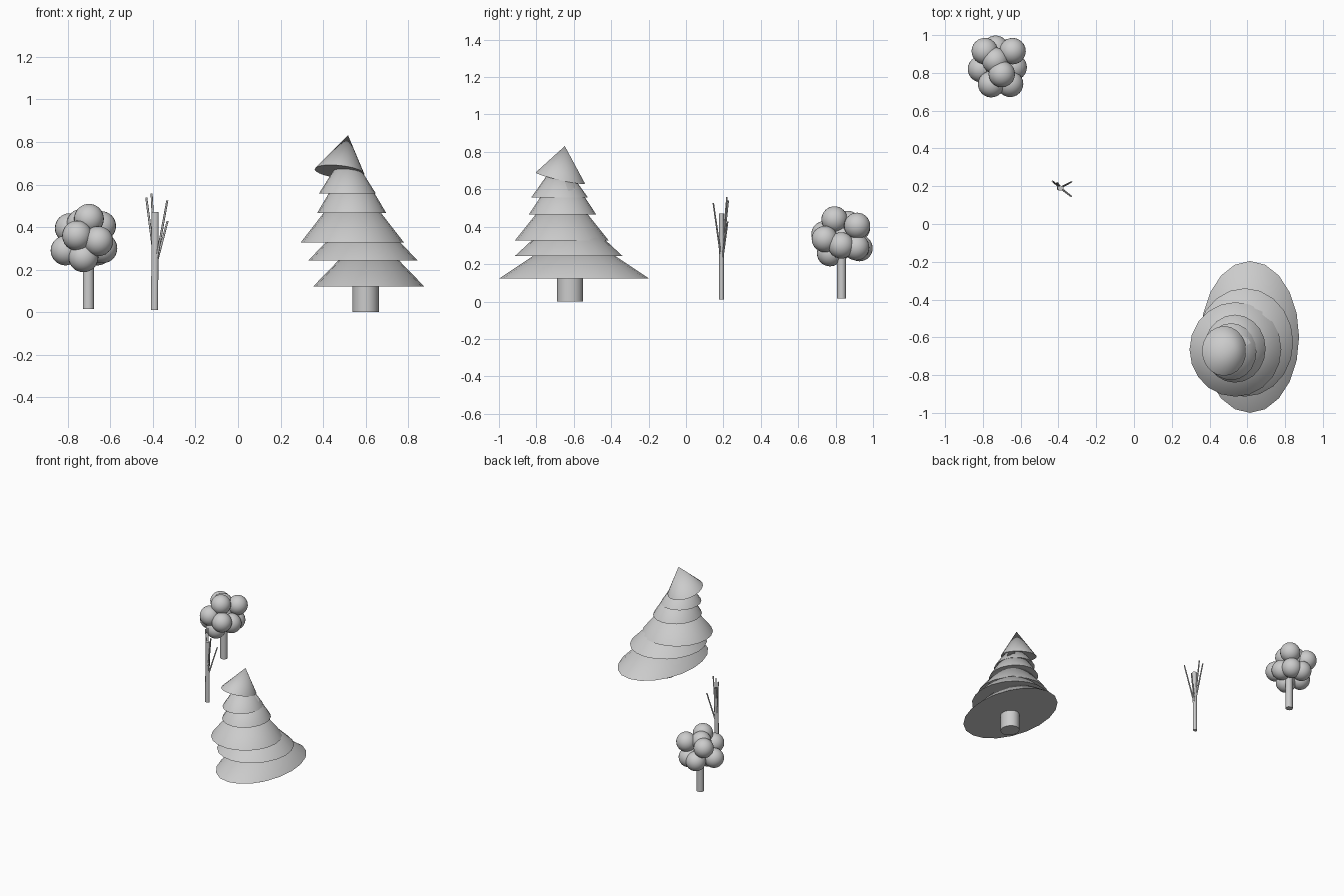
import bpy, bmesh, math
from mathutils import Vector

if "Cube" in bpy.data.objects:
    bpy.data.objects.remove(bpy.data.objects["Cube"])


def finish(name, bm, angle=40):
    bmesh.ops.recalc_face_normals(bm, faces=bm.faces)
    me = bpy.data.meshes.new(name)
    bm.to_mesh(me)
    bm.free()
    ob = bpy.data.objects.new(name, me)
    bpy.context.collection.objects.link(ob)
    bpy.ops.object.select_all(action='DESELECT')
    ob.select_set(True)
    bpy.context.view_layer.objects.active = ob
    bpy.ops.object.shade_smooth_by_angle(angle=math.radians(angle))
    return ob


def rod(name, a, b, rx, ry=None, sides=16, taper=1.0):
    """Capped cylinder from a to b, elliptical in section."""
    a, b = Vector(a), Vector(b)
    ry = ry or rx
    bm = bmesh.new()
    rings = []
    for p, s in ((a, 1.0), (b, taper)):
        rings.append([bm.verts.new(p + Vector((rx * s * math.cos(t), ry * s * math.sin(t), 0)))
                      for t in (2 * math.pi * i / sides for i in range(sides))])
    for i in range(sides):
        j = (i + 1) % sides
        bm.faces.new((rings[0][i], rings[0][j], rings[1][j], rings[1][i]))
    bm.faces.new(rings[0][::-1])
    bm.faces.new(rings[1])
    return finish(name, bm)


def tier(name, centre, rx, ry, apex, slope=(0, 0), sides=20):
    """Closed cone on an elliptical, optionally tilted base."""
    c = Vector(centre)
    bm = bmesh.new()
    ring = []
    for i in range(sides):
        t = 2 * math.pi * i / sides
        dx, dy = rx * math.cos(t), ry * math.sin(t)
        ring.append(bm.verts.new(c + Vector((dx, dy, dx * slope[0] + dy * slope[1]))))
    tip = bm.verts.new(apex)
    for i in range(sides):
        bm.faces.new((ring[i], ring[(i + 1) % sides], tip))
    bm.faces.new(ring[::-1])
    return finish(name, bm)


# Conifer: trunk and six stacked, drifting tiers
rod("conifer_trunk", (0.60, -0.62, 0), (0.60, -0.62, 0.2), 0.063, 0.07)
tiers = [
    ((0.614, -0.598, 0.122), 0.26, 0.402, 0.39),
    ((0.587, -0.627, 0.244), 0.256, 0.287, 0.51),
    ((0.537, -0.664, 0.327), 0.243, 0.25, 0.64),
    ((0.534, -0.660, 0.465), 0.163, 0.18, 0.74),
    ((0.514, -0.676, 0.557), 0.134, 0.151, 0.77),
]
for n, (c, rx, ry, top) in enumerate(tiers, 1):
    tier(f"conifer_tier_{n}", c, rx, ry, (c[0], c[1], top))
tier("conifer_tier_6", (0.477, -0.672, 0.66), 0.117, 0.132, (0.517, -0.648, 0.831), (-0.10, -0.225))

# Bare tree: trunk and four thin branches
rod("bare_trunk", (-0.392, 0.19, 0.01), (-0.389, 0.19, 0.47), 0.0165, 0.013)
branches = [
    ((-0.390, 0.193, 0.26), (-0.406, 0.219, 0.558)),
    ((-0.394, 0.195, 0.26), (-0.431, 0.226, 0.540)),
    ((-0.386, 0.188, 0.23), (-0.332, 0.146, 0.526)),
    ((-0.386, 0.194, 0.22), (-0.331, 0.223, 0.428)),
]
for n, (a, b) in enumerate(branches, 1):
    rod(f"bare_branch_{n}", a, b, 0.006, 0.005, 8, 0.8)

# Round tree: trunk and a crown of overlapping balls
rod("round_trunk", (-0.703, 0.832, 0.016), (-0.703, 0.832, 0.33), 0.026, 0.024)
balls = [
    (-0.700, 0.794, 0.439), (-0.756, 0.740, 0.360), (-0.656, 0.742, 0.334),
    (-0.726, 0.770, 0.258), (-0.810, 0.820, 0.290), (-0.735, 0.865, 0.415),
    (-0.643, 0.915, 0.405), (-0.637, 0.830, 0.300), (-0.790, 0.915, 0.395),
    (-0.733, 0.928, 0.285), (-0.660, 0.910, 0.290), (-0.720, 0.840, 0.340),
]
for n, p in enumerate(balls, 1):
    bm = bmesh.new()
    bmesh.ops.create_uvsphere(bm, u_segments=24, v_segments=16, radius=0.07)
    bmesh.ops.translate(bm, vec=p, verts=bm.verts)
    finish(f"crown_ball_{n}", bm)
